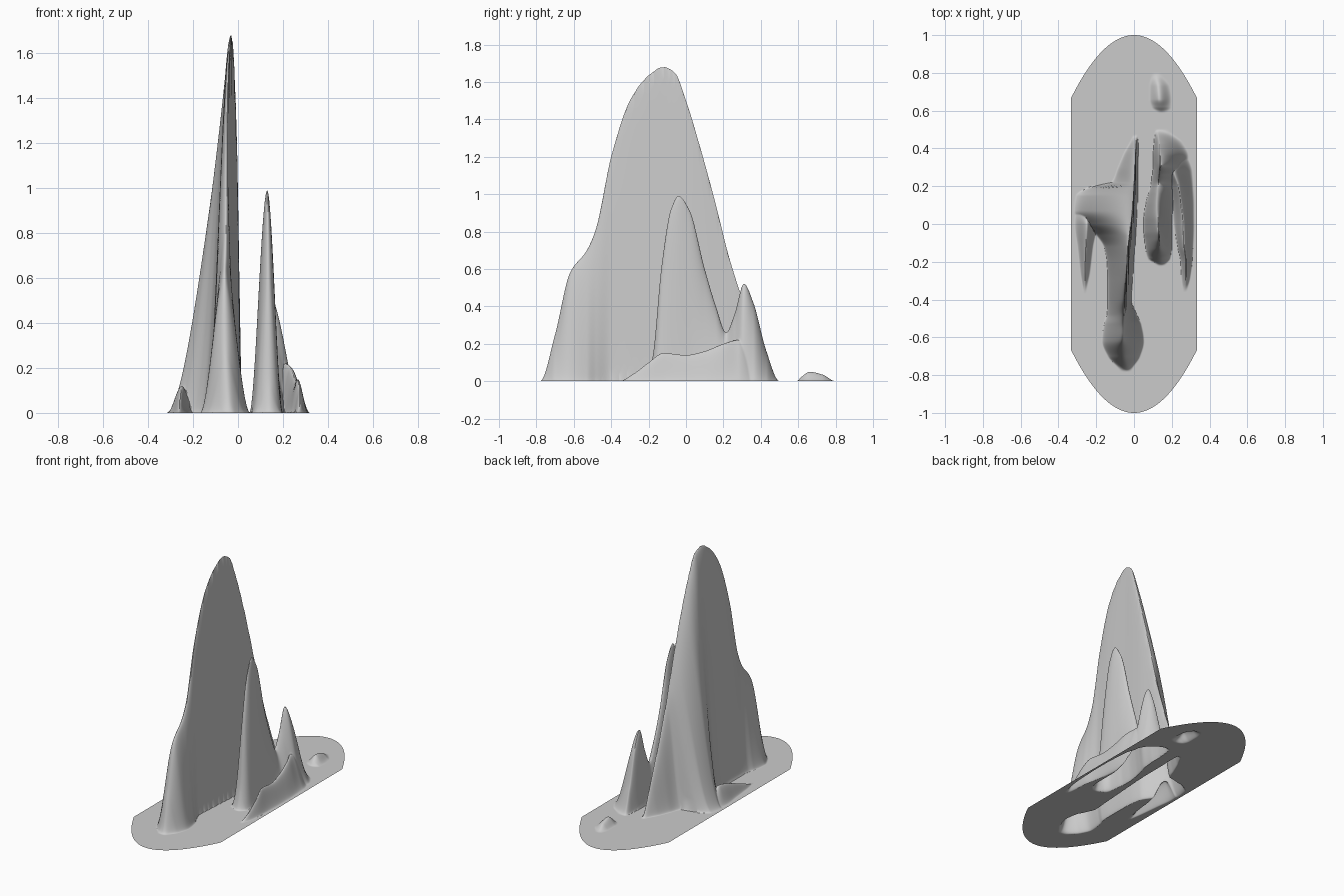
import bpy, math

# Each ridge is a few cross-section stations: (y, crest height, left foot x, crest x, right foot x)
main_fin = [
    (-.78, 0, -.08, -.04, -.01), (-.70, .25, -.14, -.055, .035), (-.62, .58, -.17, -.06, .055),
    (-.53, .70, -.16, -.057, .04), (-.48, .82, -.145, -.054, .015), (-.40, 1.20, -.14, -.05, -.015),
    (-.30, 1.50, -.14, -.043, -.008), (-.20, 1.635, -.145, -.036, -.002), (-.12, 1.68, -.16, -.031, .004),
    (-.06, 1.65, -.20, -.024, .008), (0, 1.50, -.27, -.016, .012), (.07, 1.27, -.32, -.008, .016),
    (.15, .98, -.31, -.003, .018), (.19, .82, -.25, .0, .018), (.22, .70, -.12, .002, .019),
    (.30, .44, -.085, .005, .02), (.37, .24, -.055, .008, .021), (.47, 0, -.01, .01, .022)]
left_leg = [
    (-.37, 0, -.27, -.262, -.25), (-.25, .04, -.285, -.26, -.23), (-.12, .09, -.30, -.255, -.215),
    (0, .12, -.315, -.25, -.19), (.12, 0, -.31, -.25, -.18)]
twin_spire = [
    (-.22, 0, .12, .14, .17), (-.18, .12, .07, .138, .195), (-.13, .62, .06, .135, .20),
    (-.08, .92, .055, .132, .20), (-.04, .99, .05, .13, .20), (.02, .91, .05, .127, .20),
    (.10, .60, .06, .123, .21), (.16, .40, .075, .125, .22), (.215, .26, .09, .13, .24),
    (.26, .36, .095, .135, .27), (.31, .52, .10, .14, .29), (.36, .42, .10, .14, .29),
    (.43, .16, .105, .135, .26), (.50, 0, .11, .13, .19)]
right_leg = [
    (-.36, 0, .255, .27, .285), (-.28, .04, .25, .275, .30), (-.20, .10, .245, .275, .31),
    (-.12, .15, .23, .265, .315), (0, .14, .21, .26, .32), (.10, .16, .20, .25, .32),
    (.20, .20, .18, .235, .315), (.28, .22, .16, .21, .31), (.44, 0, .16, .20, .26)]
back_mound = [
    (.59, 0, .12, .145, .18), (.62, .025, .09, .14, .20), (.66, .05, .08, .135, .20),
    (.73, .035, .08, .13, .19), (.80, 0, .09, .12, .15)]
ridges = [main_fin, left_leg, twin_spire, right_leg, back_mound]


def tangent(rows, i, k):
    """Slope at a station, flat at peaks so the curve never overshoots."""
    if i == 0 or i == len(rows) - 1:
        return 0.0
    a = (rows[i][k] - rows[i-1][k]) / (rows[i][0] - rows[i-1][0])
    b = (rows[i+1][k] - rows[i][k]) / (rows[i+1][0] - rows[i][0])
    return 2 * a * b / (a + b) if a * b > 0 else 0.0


slopes = [[[tangent(r, i, k) for k in range(5)] for i in range(len(r))] for r in ridges]


def section(rows, sl, y):
    """Interpolated crest height and foot positions at y."""
    i = next(j for j in range(len(rows) - 1) if y <= rows[j+1][0])
    a, b = rows[i], rows[i+1]
    d = b[0] - a[0]
    t = (y - a[0]) / d
    s = t * t * (3 - 2 * t)
    return [a[k] * (1 - s) + b[k] * s
            + d * (t * (1 - t) ** 2 * sl[i][k] - t * t * (1 - t) * sl[i+1][k])
            for k in range(1, 5)]


def height(x, y):
    z = 0.0
    for rows, sl in zip(ridges, slopes):
        if not rows[0][0] < y < rows[-1][0]:
            continue
        crest, left, mid, right = section(rows, sl, y)
        if left < x < right:
            u = (x - left) / (mid - left) if x < mid else (right - x) / (right - mid)
            z = max(z, crest * u * u * (3 - 2 * u))
    return z


# Sheet with straight sides and parabolic ends, raised by the ridges
NX, NY, HALF = 200, 340, 1 / 3
verts = []
for i in range(NX + 1):
    x = HALF * (2 * i / NX - 1)
    end = 1 - 3 * x * x
    for j in range(NY + 1):
        y = end * (2 * j / NY - 1)
        verts.append((x, y, height(x, y)))
n = NY + 1
faces = [(i*n + j, (i+1)*n + j, (i+1)*n + j + 1, i*n + j + 1)
         for i in range(NX) for j in range(NY)]
mesh = bpy.data.meshes.new("ridged_sheet")
mesh.from_pydata(verts, [], faces)
sheet = bpy.data.objects.new("ridged_sheet", mesh)
bpy.context.collection.objects.link(sheet)
bpy.context.view_layer.objects.active = sheet
sheet.select_set(True)
bpy.ops.object.shade_smooth_by_angle(angle=math.radians(40))
